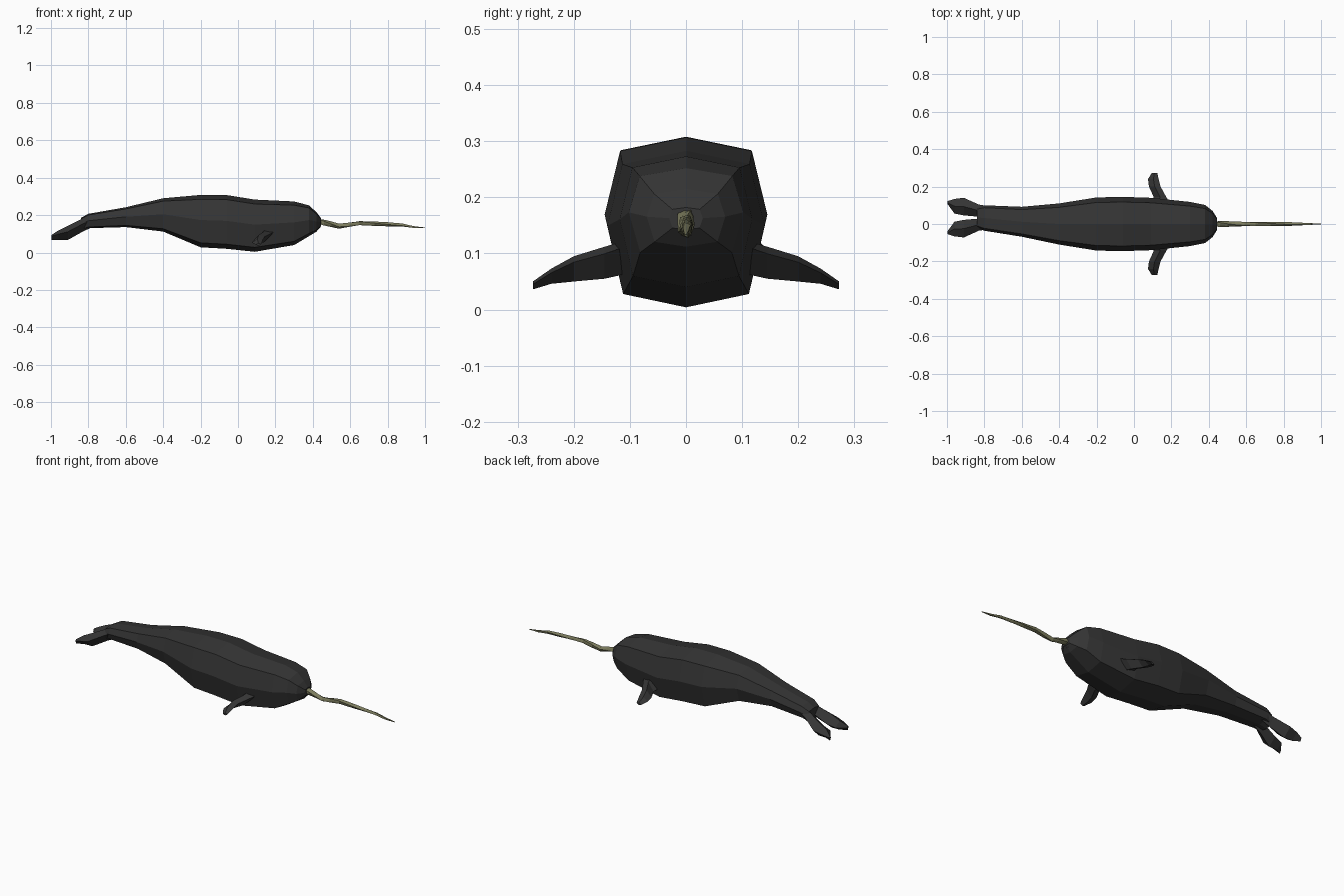
import bpy, bmesh, math


def material(name, rgb):
    m = bpy.data.materials.new(name)
    m.diffuse_color = (*rgb, 1)
    return m


HIDE = material("charcoal hide", (0.035, 0.035, 0.035))
IVORY = material("olive ivory", (0.20, 0.20, 0.11))
MOUTH = material("dark mouth", (0.015, 0.015, 0.015))


def loft(name, rings, mat):
    """Skin equal-length point rings and cap both ends, with flat faces."""
    bm = bmesh.new()
    loops = [[bm.verts.new(p) for p in ring] for ring in rings]
    n = len(loops[0])
    for a, b in zip(loops, loops[1:]):
        for i in range(n):
            j = (i + 1) % n
            bm.faces.new((a[i], a[j], b[j], b[i]))
    bm.faces.new(loops[0])
    bm.faces.new(loops[-1])
    bmesh.ops.recalc_face_normals(bm, faces=bm.faces)
    mesh = bpy.data.meshes.new(name)
    bm.to_mesh(mesh)
    bm.free()
    mesh.materials.append(mat)
    ob = bpy.data.objects.new(name, mesh)
    bpy.context.collection.objects.link(ob)
    return ob


def body_ring(x, yc, w, top, bottom):
    """Boxy octagon: ridge on the back, widest at mid height, keel below."""
    h = top - bottom
    half = [(0, top), (0.81 * w, top - 0.085 * h), (w, bottom + 0.52 * h),
            (0.8 * w, bottom + 0.085 * h), (0, bottom)]
    pts = half + [(-y, z) for y, z in half[3:0:-1]]
    return [(x, yc + y, z) for y, z in pts]


# Body: x, centre y, half width, top, bottom
STATIONS = [
    (-0.84, 0.035, 0.055, 0.185, 0.118),
    (-0.80, 0.032, 0.068, 0.207, 0.130),
    (-0.60, 0.012, 0.080, 0.242, 0.136),
    (-0.40, 0.000, 0.110, 0.290, 0.112),
    (-0.20, 0.000, 0.142, 0.308, 0.028),
    (-0.06, 0.000, 0.145, 0.307, 0.020),
    (0.09, 0.000, 0.140, 0.283, 0.004),
    (0.30, 0.000, 0.118, 0.273, 0.040),
    (0.38, 0.000, 0.102, 0.252, 0.088),
    (0.42, 0.000, 0.070, 0.215, 0.112),
    (0.445, 0.000, 0.030, 0.182, 0.142),
]
loft("body", [body_ring(*s) for s in STATIONS], HIDE)

# Tail flukes: x, inner offset, outer offset, upper z, lower z
FLUKE = [
    (-0.78, 0.002, 0.062, 0.205, 0.135),
    (-0.83, 0.005, 0.070, 0.182, 0.112),
    (-0.91, 0.012, 0.106, 0.143, 0.067),
    (-0.96, 0.022, 0.100, 0.118, 0.067),
    (-0.998, 0.074, 0.088, 0.093, 0.068),
]
for side, label in ((1, "left"), (-1, "right")):
    rings = []
    for x, a, b, top, low in FLUKE:
        m, c = (a + b) / 2, (top + low) / 2
        rings.append([(x, 0.034 + side * y, z) for y, z in
                      ((a, c), (m, top), (b, c + 0.006), (m, low))])
    loft(label + "_fluke", rings, HIDE)

# Flippers: y, trailing x, leading x, upper z, lower z, chord tilt
FLIPPER = [
    (0.100, 0.090, 0.200, 0.125, 0.065, 0.020),
    (0.145, 0.105, 0.172, 0.112, 0.055, 0.016),
    (0.200, 0.080, 0.142, 0.095, 0.050, 0.012),
    (0.240, 0.075, 0.132, 0.073, 0.046, 0.006),
    (0.273, 0.095, 0.124, 0.050, 0.036, 0.002),
]
for side, label in ((1, "left"), (-1, "right")):
    rings = []
    for y, back, front, top, low, tilt in FLIPPER:
        m, c = (back + front) / 2, (top + low) / 2
        rings.append([(back, side * y, c - tilt), (m, side * y, top),
                      (front, side * y, c + tilt), (m, side * y, low)])
    loft(label + "_flipper", rings, HIDE)

# Tusk: x, centre z, radius; each ring is twisted for the spiral grooves
TUSK = [
    (0.42, 0.168, 0.018), (0.46, 0.160, 0.017), (0.50, 0.151, 0.015),
    (0.54, 0.141, 0.014), (0.59, 0.148, 0.014), (0.65, 0.157, 0.013),
    (0.73, 0.154, 0.012), (0.80, 0.151, 0.011), (0.88, 0.147, 0.009),
    (0.94, 0.136, 0.006), (1.00, 0.132, 0.002),
]
rings = []
for k, (x, zc, r) in enumerate(TUSK):
    ring = []
    for i in range(8):
        a = math.tau * i / 8 + k * 0.35
        q = r * (1.0 if i % 2 else 0.8)
        ring.append((x, q * math.cos(a), zc + q * math.sin(a)))
    rings.append(ring)
loft("tusk", rings, IVORY)

# Mouth: thin dark band wrapped under the snout
MOUTH_LINE = [(0.385, -0.07, 0.128), (0.428, -0.03, 0.133),
              (0.438, 0.0, 0.136), (0.428, 0.03, 0.133), (0.385, 0.07, 0.128)]
loft("mouth", [[(x, y, z + 0.004), (x + 0.003, y, z),
                (x, y, z - 0.004)] for x, y, z in MOUTH_LINE], MOUTH)
